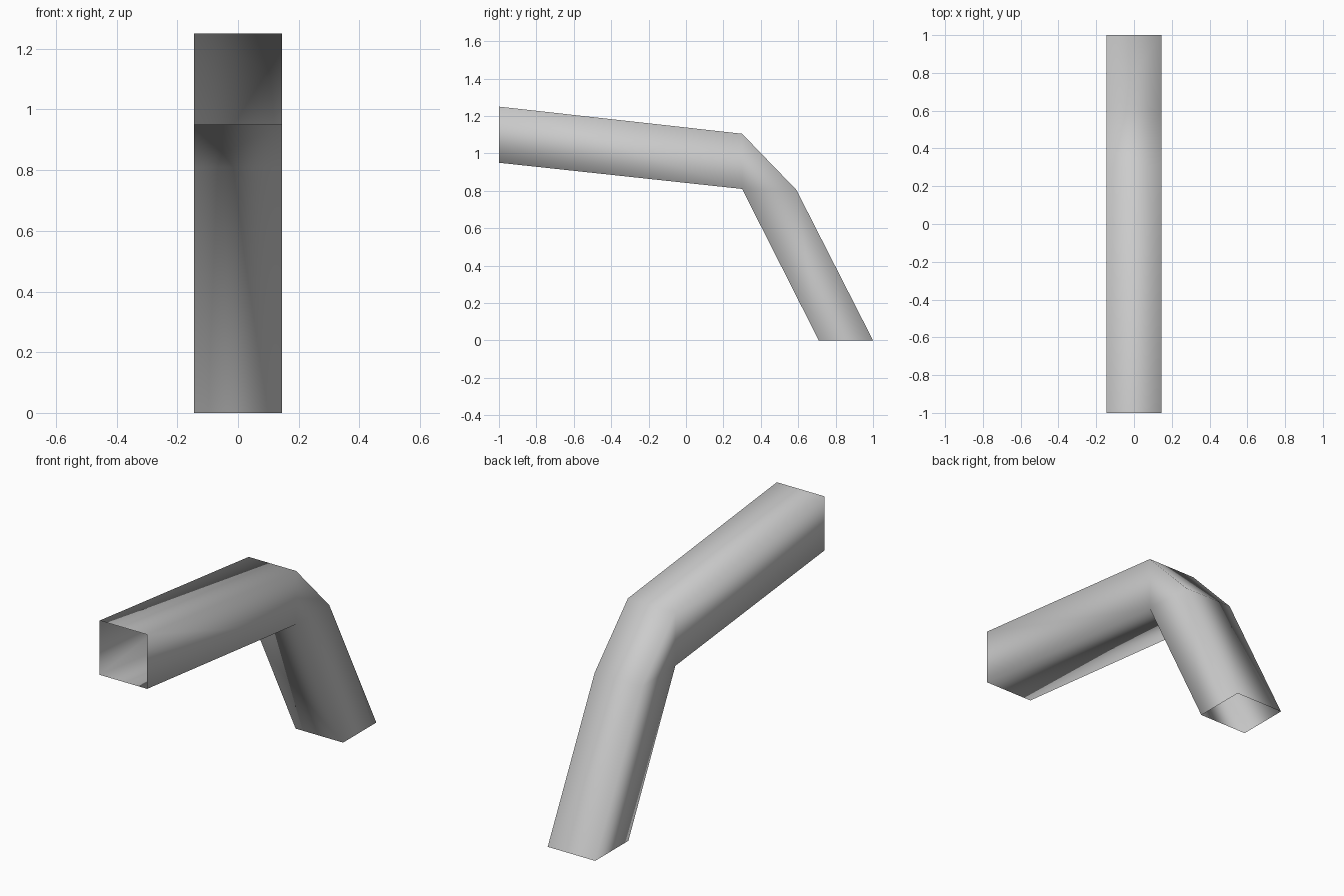
import bpy
import bmesh

cube = bpy.data.objects.get("Cube")
if cube:
    bpy.data.objects.remove(cube, do_unlink=True)

HALF_WIDTH = 0.145

grey = bpy.data.materials.new("light_grey")
grey.use_nodes = True
colour = (0.6, 0.6, 0.6, 1.0)
grey.diffuse_color = colour
grey.node_tree.nodes["Principled BSDF"].inputs["Base Color"].default_value = colour

# Side outline of the bent duct: outer wall and inner wall, as (y, z)
outer = [(-1.0, 1.25), (0.3, 1.105), (0.59, 0.805), (1.0, 0.0)]
inner = [(-1.0, 0.95), (0.3, 0.81), (0.3, 0.81), (0.71, 0.0)]

# Square rings joined into an open-ended tube; the inner bend is one shared edge
bm = bmesh.new()
rings = []
for (oy, oz), (iy, iz) in zip(outer, inner):
    corners = [(-HALF_WIDTH, oy, oz), (HALF_WIDTH, oy, oz),
               (HALF_WIDTH, iy, iz), (-HALF_WIDTH, iy, iz)]
    rings.append([bm.verts.new(c) for c in corners])
for a, b in zip(rings, rings[1:]):
    for i in range(4):
        j = (i + 1) % 4
        bm.faces.new((a[i], a[j], b[j], b[i]))
bmesh.ops.remove_doubles(bm, verts=bm.verts, dist=0.001)
bmesh.ops.recalc_face_normals(bm, faces=bm.faces)
# Make the walls face outwards
bm.faces.ensure_lookup_table()
top = max(bm.faces, key=lambda f: f.calc_center_median().z)
bm.normal_update()
if top.normal.z < 0:
    bmesh.ops.reverse_faces(bm, faces=bm.faces)
for face in bm.faces:
    face.smooth = True

mesh = bpy.data.meshes.new("bent_square_duct")
bm.to_mesh(mesh)
bm.free()
mesh.materials.append(grey)
duct = bpy.data.objects.new("bent_square_duct", mesh)
bpy.context.collection.objects.link(duct)
